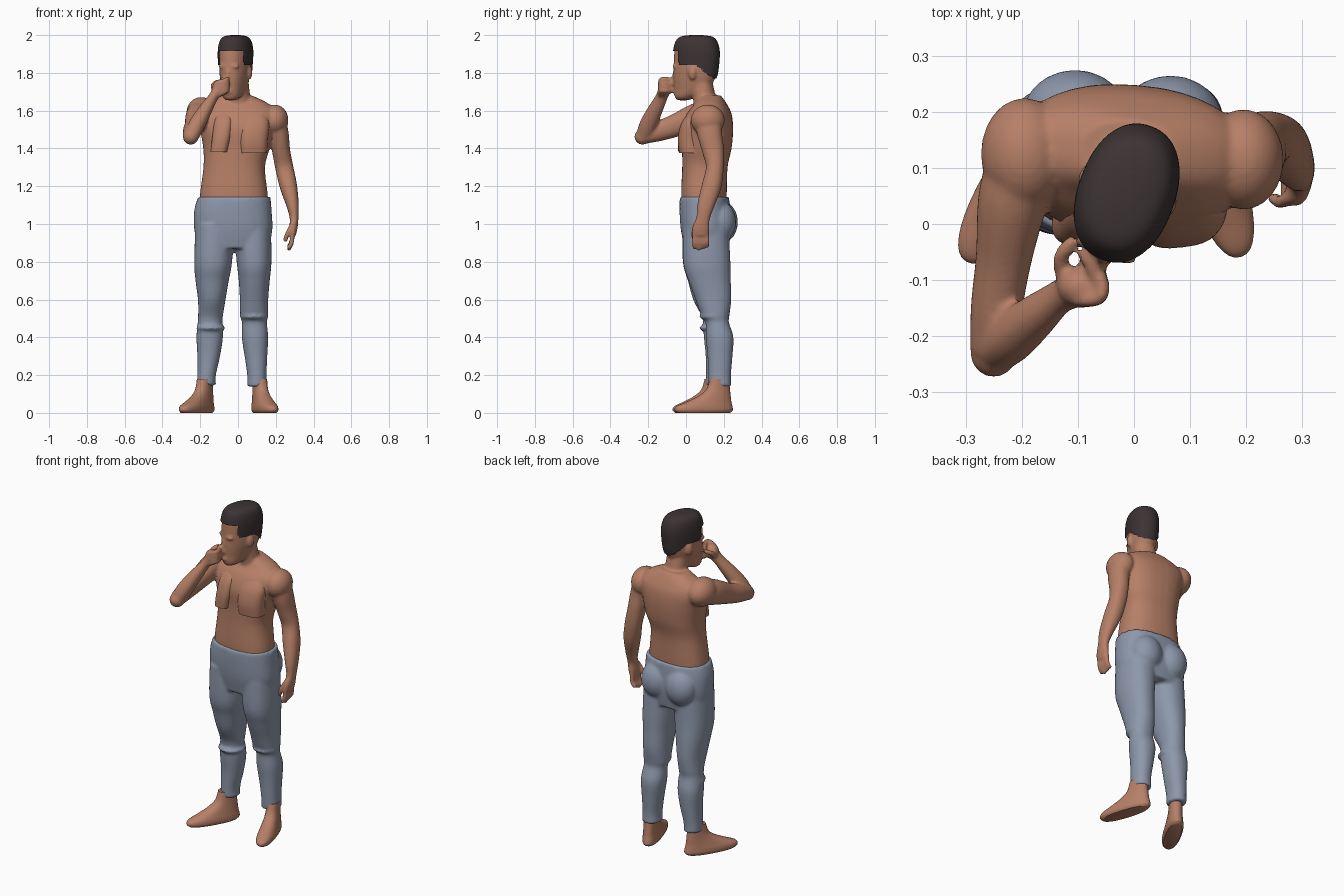
import bpy, bmesh, math
from mathutils import Vector, Matrix


def material(name, rgb):
    m = bpy.data.materials.new(name)
    m.diffuse_color = (*rgb, 1)
    return m


SKIN = material("skin", (0.47, 0.215, 0.135))
HAIR = material("dark hair", (0.045, 0.033, 0.034))
CLOTH = material("blue grey cloth", (0.27, 0.315, 0.41))


def spline(secs, steps=5):
    # Catmull-Rom interpolation of section rows
    out, n = [], len(secs)
    for i in range(n - 1):
        p = [secs[max(0, min(n - 1, i + k))] for k in (-1, 0, 1, 2)]
        for s in range(steps):
            t = s / steps
            out.append([0.5 * (2 * b + (c - a) * t + (2 * a - 5 * b + 4 * c - d) * t * t
                        + (3 * b - a - 3 * c + d) * t ** 3) for a, b, c, d in zip(*p)])
    return out + [list(secs[-1])]


def loft(bm, secs, yaw=None, ref=(1, 0, 0), n=36, e=2.2):
    # rows are x, y, z, radius a, radius b; level rings if yaw is given, else across the path
    rows = spline(secs)
    rings = []
    for i, r in enumerate(rows):
        c = Vector(r[:3])
        if yaw is not None:
            u, v = Vector((math.cos(yaw), math.sin(yaw), 0)), Vector((-math.sin(yaw), math.cos(yaw), 0))
        else:
            t = (Vector(rows[min(i + 1, len(rows) - 1)][:3]) - Vector(rows[max(i - 1, 0)][:3])).normalized()
            u = Vector(ref)
            u = (u - t * u.dot(t)).normalized()
            v = t.cross(u)
        ring = []
        for k in range(n):
            a = 2 * math.pi * k / n
            ca, sa = math.cos(a), math.sin(a)
            ring.append(bm.verts.new(c + u * r[3] * math.copysign(abs(ca) ** (2 / e), ca)
                                     + v * r[4] * math.copysign(abs(sa) ** (2 / e), sa)))
        rings.append(ring)
    for p, q in zip(rings, rings[1:]):
        for k in range(n):
            bm.faces.new((p[k], p[(k + 1) % n], q[(k + 1) % n], q[k]))
    bm.faces.new(rings[0][::-1])
    bm.faces.new(rings[-1])


def blob(bm, c, r, yaw=0):
    m = Matrix.Translation(c) @ Matrix.Rotation(yaw, 4, 'Z') @ Matrix.Diagonal((*r, 1))
    bmesh.ops.create_uvsphere(bm, u_segments=24, v_segments=16, radius=1, matrix=m)


def rod(bm, pts, r):
    # round-ended finger
    loft(bm, [(*p, r, r) for p in pts], n=12, ref=(0.9, 0.3, 0.2))
    for p in (pts[0], pts[-1]):
        blob(bm, p, (r, r, r))


def finish(bm, name, mat, voxel=None, smooth=6):
    bmesh.ops.recalc_face_normals(bm, faces=bm.faces)
    me = bpy.data.meshes.new(name)
    bm.to_mesh(me)
    bm.free()
    me.materials.append(mat)
    ob = bpy.data.objects.new(name, me)
    bpy.context.collection.objects.link(ob)
    bpy.context.view_layer.objects.active = ob
    ob.select_set(True)
    bpy.ops.object.shade_smooth_by_angle(angle=math.radians(50))
    ob.select_set(False)
    if voxel:
        m = ob.modifiers.new("fuse", 'REMESH')
        m.mode, m.voxel_size, m.use_smooth_shade = 'VOXEL', voxel, True
        s = ob.modifiers.new("soften", 'SMOOTH')
        s.factor, s.iterations = 0.5, smooth
    return ob


# head frame: turned toward the raised hand
YAW = math.radians(-20)
HC = Vector((-0.013, 0.055, 0))


def head_pt(side, fwd, z):
    return HC + Matrix.Rotation(YAW, 3, 'Z') @ Vector((side, -fwd, z))


def head_rows(rows, grow=0):
    return [(*head_pt(0, f, z), w + grow, d + grow) for f, w, d, z in rows]


SKULL = [(.075, .024, .03, 1.655), (.06, .046, .06, 1.675), (.026, .06, .096, 1.72), (.01, .072, .115, 1.78),
         (.003, .077, .12, 1.85), (0, .079, .119, 1.92), (0, .07, .104, 1.965), (0, .05, .078, 1.988),
         (0, .015, .025, 1.996)]

# upper body: torso, neck, head and arms fused
bm = bmesh.new()
loft(bm, [(-.022, .097, 1.06, .18, .11), (-.022, .095, 1.15, .18, .119), (-.02, .10, 1.3, .163, .119),
          (-.008, .11, 1.4, .176, .13), (-.006, .112, 1.5, .195, .136), (-.005, .122, 1.58, .21, .118),
          (-.01, .13, 1.635, .175, .085), (-.01, .125, 1.68, .085, .06)], yaw=-0.08, e=2.4)
loft(bm, [(0, .12, 1.58, .08, .07), (0, .1, 1.66, .066, .06), (-.005, .08, 1.76, .06, .058)], yaw=YAW)
loft(bm, head_rows(SKULL), yaw=YAW, e=2.15)
blob(bm, head_pt(0, .128, 1.745), (.014, .022, .018), YAW)
blob(bm, head_pt(0, .118, 1.78), (.012, .018, .045), YAW)
blob(bm, head_pt(0, .112, 1.7), (.026, .018, .02), YAW)
blob(bm, head_pt(0, .108, 1.835), (.06, .016, .016), YAW)
for s in (-1, 1):
    blob(bm, head_pt(s * .078, -.005, 1.8), (.013, .022, .036), YAW)

# hanging arm
blob(bm, (.195, .115, 1.55), (.072, .09, .082))
loft(bm, [(.19, .115, 1.57, .06, .075), (.215, .125, 1.48, .053, .066), (.228, .143, 1.39, .048, .058),
          (.245, .153, 1.3, .048, .047), (.267, .135, 1.2, .046, .052), (.289, .105, 1.1, .033, .045),
          (.297, .09, 1.03, .023, .036), (.293, .08, .98, .022, .045), (.288, .075, .94, .018, .045)])
for k in range(4):
    y = .045 + .022 * k
    rod(bm, [(.288, y, .95), (.285, y, .905), (.27, y, .868 + .008 * abs(k - 1))], .012)
rod(bm, [(.288, .05, 1.0), (.262, .04, .95), (.25, .045, .915)], .012)

# raised arm
blob(bm, (-.195, .125, 1.59), (.078, .1, .082))
loft(bm, [(-.19, .14, 1.59, .06, .075), (-.215, .05, 1.565, .062, .072), (-.232, -.06, 1.52, .05, .06),
          (-.245, -.15, 1.49, .046, .053), (-.25, -.225, 1.468, .042, .044)])
blob(bm, (-.25, -.23, 1.462), (.042, .043, .042))
loft(bm, [(-.25, -.225, 1.46, .04, .042), (-.218, -.2, 1.525, .043, .046), (-.175, -.165, 1.6, .036, .04),
          (-.132, -.13, 1.67, .026, .032), (-.105, -.115, 1.71, .03, .034)])
blob(bm, (-.095, -.112, 1.72), (.042, .038, .046))
for k in range(4):
    z = 1.765 - .02 * k
    rod(bm, [(-.1, -.135, z - .02), (-.062, -.132, z), (-.058, -.1, z), (-.085, -.06, z)], .013)
rod(bm, [(-.125, -.105, 1.7), (-.13, -.06, 1.735), (-.112, -.035, 1.75)], .014)
finish(bm, "upper_body", SKIN, .0075, 5)

# chest plates with a crisp lower edge
bm = bmesh.new()
loft(bm, [(.078, .035, 1.375, .075, .07), (.078, .035, 1.45, .08, .077), (.085, .045, 1.53, .08, .07),
          (.09, .07, 1.59, .06, .055)], yaw=.12, e=2.8)
finish(bm, "chest_left", SKIN)
bm = bmesh.new()
loft(bm, [(-.1, .01, 1.38, .045, .05), (-.085, .015, 1.46, .05, .055), (-.075, .03, 1.54, .05, .05),
          (-.07, .06, 1.59, .04, .04)], yaw=-.15, e=2.8)
finish(bm, "chest_right", SKIN)

# hair: enlarged skull trimmed along the hairline
bm = bmesh.new()
loft(bm, head_rows([(f, w, d, z + (.004 if z > 1.95 else 0)) for f, w, d, z in SKULL], .007), yaw=YAW, n=72, e=2.2)
bmesh.ops.subdivide_edges(bm, edges=[e for e in bm.edges if abs(e.verts[0].co.z - e.verts[1].co.z) > .004], cuts=2)
inv = Matrix.Rotation(-YAW, 3, 'Z')


def bare(p):
    q = inv @ (p - HC)
    fwd = -q.y
    line = 1.915 if fwd > .075 else 1.84 if fwd > -.03 else 1.84 + (fwd + .03) * .9
    return p.z < line


bmesh.ops.delete(bm, geom=[f for f in bm.faces if bare(f.calc_center_median())], context='FACES')
finish(bm, "hair", HAIR)

# trousers: hips and two legs fused
bm = bmesh.new()
loft(bm, [(-.02, .097, 1.143, .192, .13), (-.027, .1, 1.07, .205, .134), (-.025, .105, .97, .207, .132),
          (-.025, .108, .87, .185, .115)], yaw=-0.04, e=2.4)
for x, y in ((-.105, .19), (.065, .18)):
    blob(bm, (x, y, 1.01), (.095, .085, .11))
LEG_R = [(-.125, .1, 1.0, .1, .12), (-.132, .105, .8, .1, .122), (-.137, .122, .7, .088, .112),
         (-.139, .138, .6, .073, .1), (-.145, .155, .52, .066, .076), (-.148, .158, .48, .065, .068),
         (-.15, .168, .4, .07, .073), (-.155, .17, .3, .06, .066), (-.166, .166, .2, .049, .06),
         (-.167, .166, .145, .051, .06)]
LEG_L = [(.075, .105, 1.0, .1, .12), (.085, .11, .8, .092, .125), (.086, .125, .7, .082, .112),
         (.085, .145, .6, .075, .095), (.085, .155, .515, .073, .074), (.087, .165, .48, .066, .062),
         (.09, .178, .4, .07, .073), (.095, .18, .3, .06, .066), (.1, .178, .2, .051, .06),
         (.1, .18, .14, .053, .06)]
for leg in (LEG_R, LEG_L):
    loft(bm, leg, yaw=0)
# cloth folds at knees and thighs
for x, y, z, yaw in ((.085, .15, .51, .1), (-.145, .15, .45, -.1), (.085, .12, .66, .2)):
    blob(bm, (x, y, z), (.077, .08, .022), yaw)
finish(bm, "trousers", CLOTH, .009, 5)

# feet: level slices from sole to ankle, (back offset, half width, half length, height)
FOOT = [(0, .042, .145, 0.0), (0, .05, .16, .014), (.004, .05, .154, .035), (.03, .045, .122, .06),
        (.06, .04, .088, .09), (.08, .037, .064, .125), (.088, .036, .052, .18)]
for name, cx, cy, yaw in (("foot_right", -.219, .072, -.52), ("foot_left", .142, .094, .31)):
    bm = bmesh.new()
    back = Vector((-math.sin(yaw), math.cos(yaw)))
    loft(bm, [(cx + back.x * o, cy + back.y * o, z, w, l) for o, w, l, z in FOOT], yaw=yaw, e=2.3)
    finish(bm, name, SKIN)
